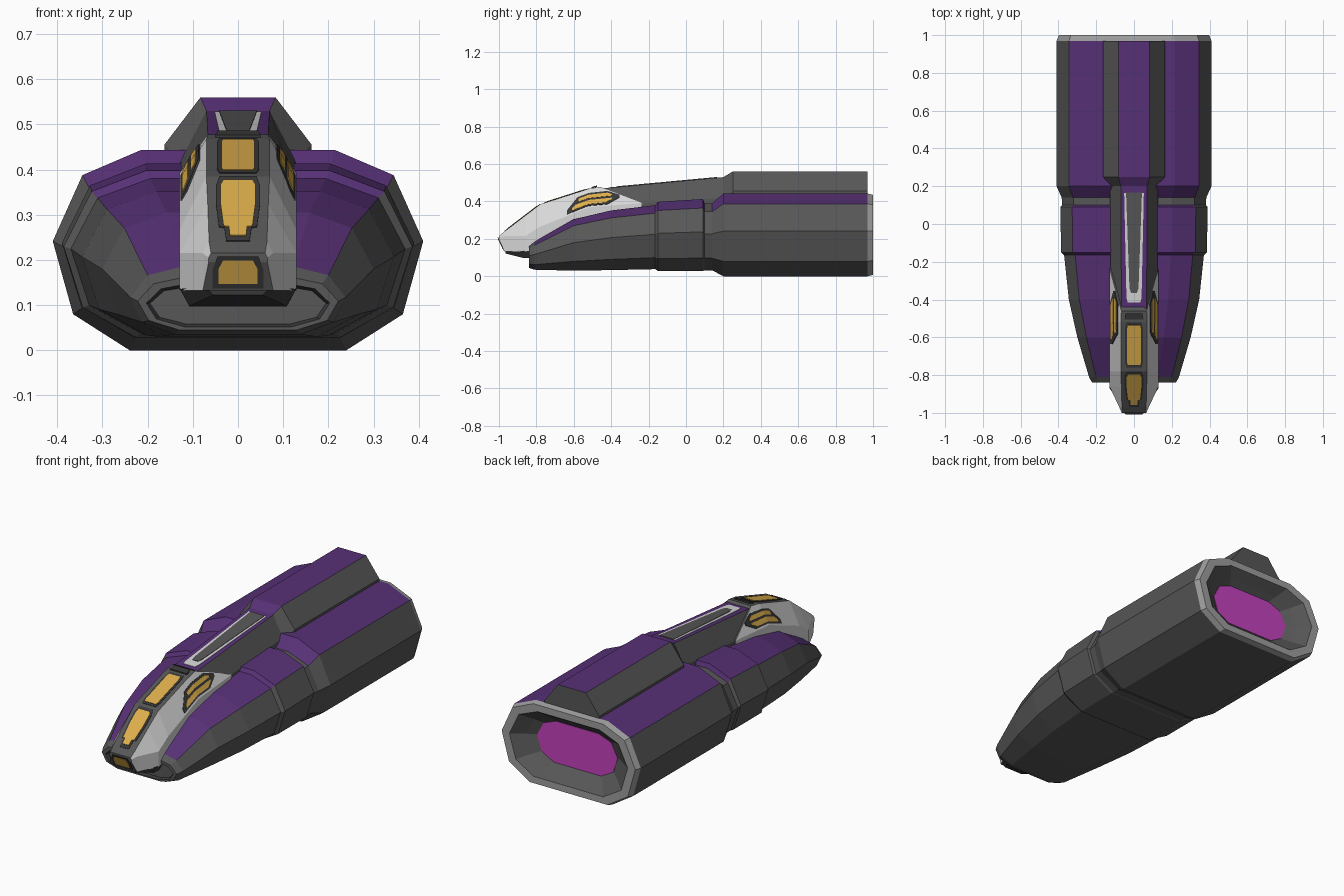
import bpy, bmesh
from mathutils import Vector as V

if "Cube" in bpy.data.objects:
    bpy.data.objects.remove(bpy.data.objects["Cube"])


def material(name, rgb):
    m = bpy.data.materials.new(name)
    m.diffuse_color = (*rgb, 1)
    m.use_nodes = True
    m.node_tree.nodes["Principled BSDF"].inputs["Base Color"].default_value = m.diffuse_color
    return m


PURPLE = material("purple_paint", (0.095, 0.03, 0.18))
GREY = material("hull_grey", (0.095, 0.095, 0.095))
DARK = material("dark_frame", (0.04, 0.04, 0.042))
WHITE = material("white_panel", (0.68, 0.68, 0.68))
STEEL = material("nozzle_steel", (0.34, 0.34, 0.34))
AMBER = material("amber_glass", (0.72, 0.42, 0.07))
PINK = material("engine_glow", (0.55, 0.055, 0.50))


def loft(name, rings, mats, pick=lambda i, j: 0, caps=(True, True), mirror=False):
    """Skin closed rings of points; pick(segment, side) gives the material slot."""
    bm = bmesh.new()
    vs = [[bm.verts.new(p) for p in r] for r in rings]
    n = len(vs[0])
    for i in range(len(vs) - 1):
        for j in range(n):
            k = (j + 1) % n
            f = bm.faces.new((vs[i][j], vs[i][k], vs[i + 1][k], vs[i + 1][j]))
            f.material_index = pick(i, j)
    for use, ring, seg in ((caps[0], vs[0], -1), (caps[1], vs[-1], len(vs))):
        if use:
            bm.faces.new(ring).material_index = pick(seg, -1)
    bmesh.ops.recalc_face_normals(bm, faces=bm.faces)
    me = bpy.data.meshes.new(name)
    bm.to_mesh(me)
    bm.free()
    for m in mats:
        me.materials.append(m)
    ob = bpy.data.objects.new(name, me)
    bpy.context.collection.objects.link(ob)
    if mirror:
        ob.modifiers.new("mirror", "MIRROR")
    return ob


def plate(name, rungs, off, mat, mirror=False):
    """Thin plate following pairs of left/right points."""
    o = V(off)
    rings = [[V(l) - o, V(l) + o, V(r) + o, V(r) - o] for l, r in rungs]
    return loft(name, rings, [mat], mirror=mirror)


def sym(y, half):
    """Full ring at y from right-hand (x, z) points, listed bottom to top."""
    return [(-x, y, z) for x, z in half] + [(x, y, z) for x, z in reversed(half)]


def lerp_table(table, y, col):
    for a, b in zip(table, table[1:]):
        if y <= b[0] or b is table[-1]:
            t = (y - a[0]) / (b[0] - a[0])
            return a[col] + t * (b[col] - a[col])


# Hull: ten-sided section scaled along the length
SECTION = [(.585, 0), (.89, .18), (1, .545), (.84, .875), (.525, 1)]


def hull_ring(y, w, zb, zt):
    return sym(y, [(x * w, zb + z * (zt - zb)) for x, z in SECTION])


HULL = [(.97, .41, 0, .443), (.2, .41, 0, .443), (.14, .383, .032, .39),
        (.10, .38, .032, .39), (.09, .39, .028, .413), (-.15, .386, .028, .398),
        (-.165, .37, .038, .38), (-.4, .345, .033, .352), (-.6, .30, .03, .305),
        (-.81, .238, .035, .185), (-.84, .222, .045, .162),
        (-.84, .203, .052, .148), (-.825, .195, .058, .142)]
loft("main_hull", [hull_ring(*s) for s in HULL], [GREY, PURPLE, DARK],
     lambda i, j: 2 if i == 11 else int(j in (3, 4, 5) and i not in (2, 9, 10)),
     caps=(False, True))


# Engine nozzle: steel rim, sloping grey recess and glowing plate
def nozzle_ring(y, sx, sz):
    return hull_ring(y, .41 * sx, .2215 * (1 - sz), .2215 * (1 + sz))


NOZZLE = [(.97, 1, 1), (1, .97, .965), (1, .86, .80), (.95, .70, .62), (.92, .58, .5)]
loft("engine_nozzle", [nozzle_ring(*s) for s in NOZZLE], [STEEL, GREY],
     lambda i, j: int(i > 1), caps=(False, False))
loft("engine_glow_plate", [nozzle_ring(.918, .585, .505), nozzle_ring(.924, .585, .505)], [PINK])

# Dorsal spine: purple top, grey flanks
SPINE = [(.97, .163, .42, .455, .083, .56), (.25, .163, .40, .455, .083, .56),
         (.2, .127, .34, .42, .07, .53), (-.5, .122, .25, .37, .066, .465)]
loft("dorsal_spine", [sym(y, [(bx, zl), (bx, zm), (tx, zt)]) for y, bx, zl, zm, tx, zt in SPINE],
     [GREY, PURPLE], lambda i, j: int(j == 2))


def spine_top(y):
    return .53 - (.2 - y) * .065 / .7


def spine_plate(name, rows, h, mat):
    plate(name, [((-x, y, spine_top(y)), (x, y, spine_top(y))) for y, x in rows], (0, 0, h), mat)


spine_plate("spine_stripe", [(-.415, .034), (-.39, .04), (.165, .052)], .002, WHITE)
spine_plate("spine_inlay", [(-.365, .016), (-.34, .024), (.166, .042)], .004, GREY)

# Cockpit: white flanks, grey centre strip, rear edge swept back along the spine
COCKPIT = [(-1, .06, .215, .065, .205, .195), (-.97, .064, .24, .078, .215, .132),
           (-.86, .067, .324, .13, .215, .132), (-.78, .07, .385, .13, .265, .15),
           (-.52, .07, .468, .13, .368, .25)]
rings = [sym(y, [(ox, zb), (ox, zo), (tx, zt)]) for y, tx, zt, ox, zo, zb in COCKPIT]
tail = [(.13, -.26, .3), (.13, -.235, .392), (.067, -.46, .478)]
rings.append([(-x, y, z) for x, y, z in tail] + [(x, y, z) for x, y, z in reversed(tail)])
loft("cockpit", rings, [WHITE, GREY], lambda i, j: int(j in (2, 5, -1)))

# Chin under the cockpit
loft("chin", [sym(y, [(xb, zb), (xt, zt)]) for y, xb, zb, xt, zt in
     [(-.965, .055, .122, .07, .138), (-.87, .108, .098, .129, .136), (-.78, .108, .096, .129, .14)]],
     [DARK])


# Centre windows: rows of (y, half width) laid on the cockpit top
def top_window(name, rows, off, mat):
    plate(name, [((-x, y, lerp_table(COCKPIT, y, 2)), (x, y, lerp_table(COCKPIT, y, 2)))
                 for y, x in rows], off, mat)


UPPER = [(-.745, .033), (-.73, .037), (-.55, .037), (-.535, .033)]
LOWER = [(-.955, .018), (-.93, .02), (-.928, .032), (-.86, .039), (-.81, .039), (-.795, .033)]
for label, rows in (("upper", UPPER), ("lower", LOWER)):
    frame = [(y, x + .01) for y, x in rows]
    frame[0] = (rows[0][0] - .014, rows[0][1] + .008)
    frame[-1] = (rows[-1][0] + .014, rows[-1][1] + .008)
    top_window(label + "_window_frame", frame, (0, -.001, .002), DARK)
    top_window(label + "_window", rows, (0, -.002, .004), AMBER)
top_window("canopy_rear_trim", [(-.505, .05), (-.475, .045)], (0, 0, .004), DARK)


# Nose window on the undercut front face
def nose_plate(name, rows, h, mat):
    plate(name, [((-x, -1 + (.195 - z) * .476, z), (x, -1 + (.195 - z) * .476, z))
                 for z, x in rows], (0, -h, 0), mat)


nose_plate("nose_window_frame", [(.137, .056), (.18, .056), (.208, .045)], .002, DARK)
nose_plate("nose_window", [(.147, .043), (.18, .043), (.199, .033)], .004, AMBER)


# Side windows on the sloping white flank, mirrored
def flank(y, t):
    zt, zo = lerp_table(COCKPIT, y, 2), lerp_table(COCKPIT, y, 4)
    if y > -.52:
        zt, zo = .468 + (y + .52) * .12, .368 + (y + .52) * .085
    return (.07 + .06 * t, y, zt + (zo - zt) * t)


def side_window(name, rows, h, mat):
    plate(name, [(flank(y, a), flank(y, b)) for y, a, b in rows], (.85 * h, 0, .5 * h), mat, True)


side_window("side_window_frame", [(-.635, .72, .92), (-.58, .26, .92), (-.52, .24, .92),
                                  (-.42, .24, .92), (-.355, .5, .62)], .003, DARK)
side_window("side_window_upper", [(-.575, .36, .52), (-.52, .34, .52), (-.42, .34, .52),
                                  (-.395, .44, .52)], .0048, AMBER)
side_window("side_window_lower", [(-.61, .74, .84), (-.59, .62, .84), (-.52, .62, .84),
                                  (-.43, .62, .84), (-.395, .62, .68)], .0048, AMBER)
